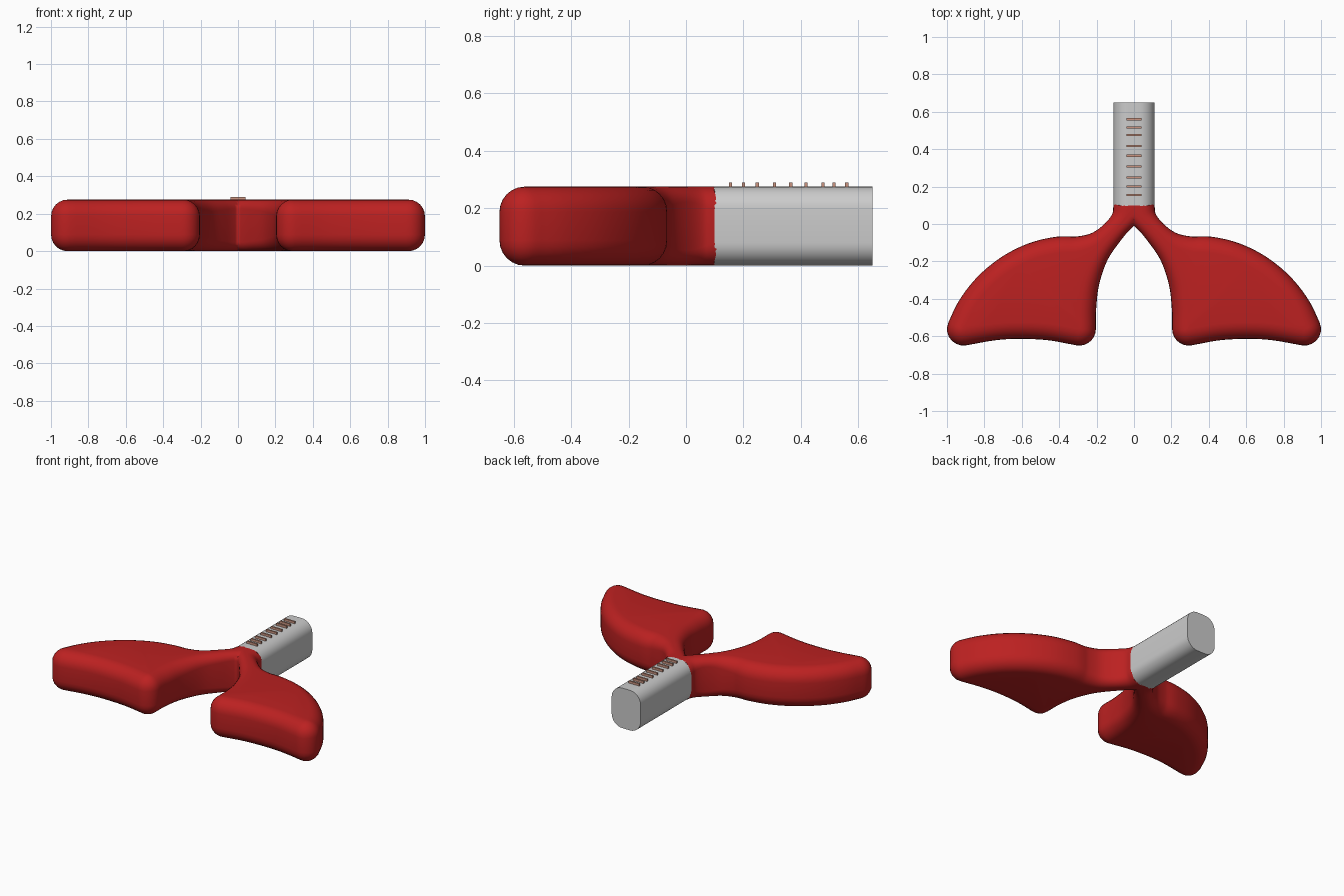
import bpy, bmesh, math
from mathutils import Vector

if "Cube" in bpy.data.objects:
    bpy.data.objects.remove(bpy.data.objects["Cube"])

H = 0.275  # thickness of the body


def material(name, rgb):
    m = bpy.data.materials.new(name)
    m.diffuse_color = (*rgb, 1)
    m.use_nodes = True
    m.node_tree.nodes["Principled BSDF"].inputs["Base Color"].default_value = m.diffuse_color
    return m


def finish(bm, name, mat=None, smooth=True):
    bmesh.ops.recalc_face_normals(bm, faces=bm.faces)
    me = bpy.data.meshes.new(name)
    bm.to_mesh(me)
    bm.free()
    ob = bpy.data.objects.new(name, me)
    bpy.context.collection.objects.link(ob)
    if mat:
        me.materials.append(mat)
    bpy.context.view_layer.objects.active = ob
    ob.select_set(True)
    if smooth:
        bpy.ops.object.shade_smooth_by_angle(angle=math.radians(35))
    ob.select_set(False)
    return ob


def spline(pts, n=5):
    """Catmull-Rom curve through (x, y, radius) points."""
    p = [Vector(q) for q in pts]
    p = [2 * p[0] - p[1]] + p + [2 * p[-1] - p[-2]]
    out = []
    for a, b, c, d in zip(p, p[1:], p[2:], p[3:]):
        for i in range(n):
            t = i / n
            out.append(0.5 * (2 * b + (c - a) * t + (2 * a - 5 * b + 4 * c - d) * t**2
                              + (3 * b - a - 3 * c + d) * t**3))
    return out + [p[-2]]


def with_normals(curve):
    res = []
    for i, q in enumerate(curve):
        t = curve[min(i + 1, len(curve) - 1)] - curve[max(i - 1, 0)]
        res.append((q, Vector((-t.y, t.x)).normalized()))
    return res


red = material("lobe_red", (0.5, 0.015, 0.015))
brown = material("ridge_brown", (0.6, 0.3, 0.22))

# Lobe: flat core edges (x, y, rounding radius), swelled outward with a round edge
R = 0.088
outer = with_normals(spline([(0.03, 0.1, .08), (0.055, 0.03, .068), (0.118, -0.035, .053),
                             (0.2, -0.11, .068), (0.3, -0.148, .082), (0.4, -0.155, R),
                             (0.53, -0.185, R), (0.66, -0.25, R), (0.775, -0.345, R),
                             (0.86, -0.455, R), (0.912, -0.562, R)]))
bottom = with_normals(spline([(0.912, -0.562, R), (0.75, -0.534, R), (0.61, -0.526, R),
                              (0.45, -0.534, R), (0.292, -0.562, R)]))
inner = with_normals(spline([(0.292, -0.562, R), (0.29, -0.45, R), (0.265, -0.31, .08),
                             (0.2, -0.165, .065), (0.108, -0.05, .053),
                             (0.035, 0.025, .05), (-0.03, 0.1, .08)]))
outer[0] = (outer[0][0], Vector((1, 0)))
inner[-1] = (inner[-1][0], Vector((-1, 0)))


def corner(a, b, n=7):
    ang = a[1].angle_signed(b[1])
    start = math.atan2(a[1].y, a[1].x)
    return [(a[0], Vector((math.cos(start - ang * i / n), math.sin(start - ang * i / n))))
            for i in range(1, n)]


loop = (outer + corner(outer[-1], bottom[0]) + bottom
        + corner(bottom[-1], inner[0]) + inner)

bm = bmesh.new()
rings = []
steps = 6
levels = [(-1, i / steps) for i in range(steps + 1)] + [(1, 1 - i / steps) for i in range(steps + 1)]
for side, f in levels:
    a = f * math.pi / 2  # 0 at the flat face, 90 degrees at the side wall
    ring = []
    for q, n in loop:
        r = q.z
        off = r * math.sin(a)
        dz = r * (1 - math.cos(a))
        z = dz if side < 0 else H - dz
        ring.append(bm.verts.new((q.x + n.x * off, q.y + n.y * off, z)))
    rings.append(ring)
for lo, hi in zip(rings, rings[1:]):
    for i in range(len(loop)):
        j = (i + 1) % len(loop)
        bm.faces.new((lo[i], lo[j], hi[j], hi[i]))
bm.faces.new(rings[0])
bm.faces.new(rings[-1])
bmesh.ops.remove_doubles(bm, verts=bm.verts, dist=1e-5)
bmesh.ops.recalc_face_normals(bm, faces=bm.faces)
bmesh.ops.bisect_plane(bm, geom=bm.verts[:] + bm.edges[:] + bm.faces[:], plane_co=(0, 0, 0),
                       plane_no=(1, 0, 0), clear_inner=True)
lobes = finish(bm, "lobes", red)
lobes.modifiers.new("mirror", "MIRROR")

# Windpipe: rounded-rectangle bar running back
bm = bmesh.new()
rad, w = 0.08, 0.11
profile = []
for cx, cz, a0 in ((w - rad, H - rad, 0), (rad - w, H - rad, 90),
                   (rad - w, rad, 180), (w - rad, rad, 270)):
    for i in range(9):
        a = math.radians(a0 + 90 * i / 8)
        profile.append((cx + rad * math.cos(a), cz + rad * math.sin(a)))
face = bm.faces.new([bm.verts.new((x, 0.095, z)) for x, z in profile])
ext = bmesh.ops.extrude_face_region(bm, geom=[face], use_keep_orig=True)
bmesh.ops.translate(bm, vec=(0, 0.555, 0),
                    verts=[g for g in ext["geom"] if isinstance(g, bmesh.types.BMVert)])
finish(bm, "windpipe")

# Ridges along the top of the windpipe
bm = bmesh.new()
for y in (0.155, 0.2, 0.248, 0.308, 0.365, 0.418, 0.477, 0.515, 0.56):
    box = bmesh.ops.create_cube(bm, size=1)["verts"]
    bmesh.ops.scale(bm, vec=(0.08, 0.011, 0.024), verts=box)
    bmesh.ops.translate(bm, vec=(0, y, H + 0.003), verts=box)
finish(bm, "ridges", brown, smooth=False)
